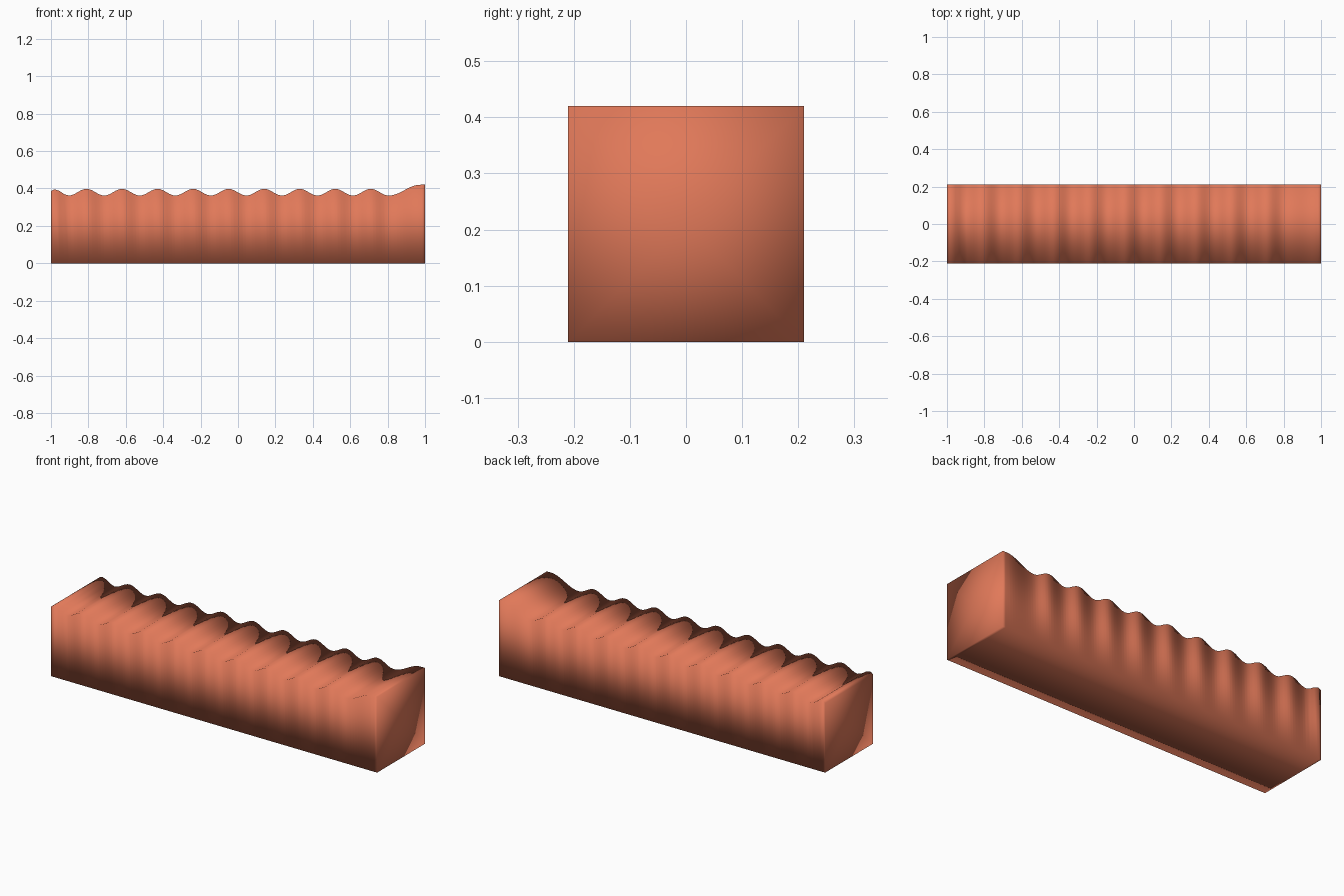
import bpy, bmesh, math

if "Cube" in bpy.data.objects:
    bpy.data.objects.remove(bpy.data.objects["Cube"])

HALF_Y = 0.21
PERIOD = 0.19
FIRST_TROUGH, LAST_TROUGH = -0.905, 0.805
LOW, HIGH = 0.362, 0.398


def ease(t):
    return 0.5 - 0.5 * math.cos(math.pi * t)


def top_height(x):
    # rounded lip at the left end, even ripples, raised stop at the right end
    if x < -0.98:
        return 0.395 - 0.01 * ((-0.98 - x) / 0.02) ** 2
    if x < FIRST_TROUGH:
        return 0.395 + (LOW - 0.395) * ease((x + 0.98) / (FIRST_TROUGH + 0.98))
    if x < LAST_TROUGH:
        t = (x - FIRST_TROUGH) / PERIOD
        return LOW + (HIGH - LOW) * (0.5 - 0.5 * math.cos(2 * math.pi * t))
    return LOW + (0.42 - LOW) * ease(min(1, (x - LAST_TROUGH) / 0.17))


# Stations along the bar: 12 per ripple, plus both ends
xs = [-1, -0.99, -0.98, -0.955, -0.93]
xs += [FIRST_TROUGH + PERIOD * i / 12 for i in range(9 * 12 + 1)]
xs += [LAST_TROUGH + (1 - LAST_TROUGH) * i / 12 for i in range(1, 13)]

# Sweep a rectangular section along the stations
bm = bmesh.new()
rings = []
for x in xs:
    h = top_height(x)
    corners = [(-HALF_Y, 0), (HALF_Y, 0), (HALF_Y, h), (-HALF_Y, h)]
    rings.append([bm.verts.new((x, y, z)) for y, z in corners])
for a, b in zip(rings, rings[1:]):
    for i in range(4):
        j = (i + 1) % 4
        bm.faces.new((a[i], a[j], b[j], b[i]))

# End caps fanned from a centre point
for ring, x in ((rings[0], -1), (rings[-1], 1)):
    c = bm.verts.new((x, 0, top_height(x) / 2))
    for i in range(4):
        bm.faces.new((c, ring[i], ring[(i + 1) % 4]))

bmesh.ops.recalc_face_normals(bm, faces=bm.faces)
for f in bm.faces:
    f.smooth = True
mesh = bpy.data.meshes.new("rippled_bar")
bm.to_mesh(mesh)
bm.free()

# Terracotta colour
mat = bpy.data.materials.new("terracotta")
mat.diffuse_color = (0.75, 0.19, 0.10, 1)
mat.use_nodes = True
mat.node_tree.nodes["Principled BSDF"].inputs["Base Color"].default_value = mat.diffuse_color
mesh.materials.append(mat)
bar = bpy.data.objects.new("rippled_bar", mesh)
bpy.context.collection.objects.link(bar)
